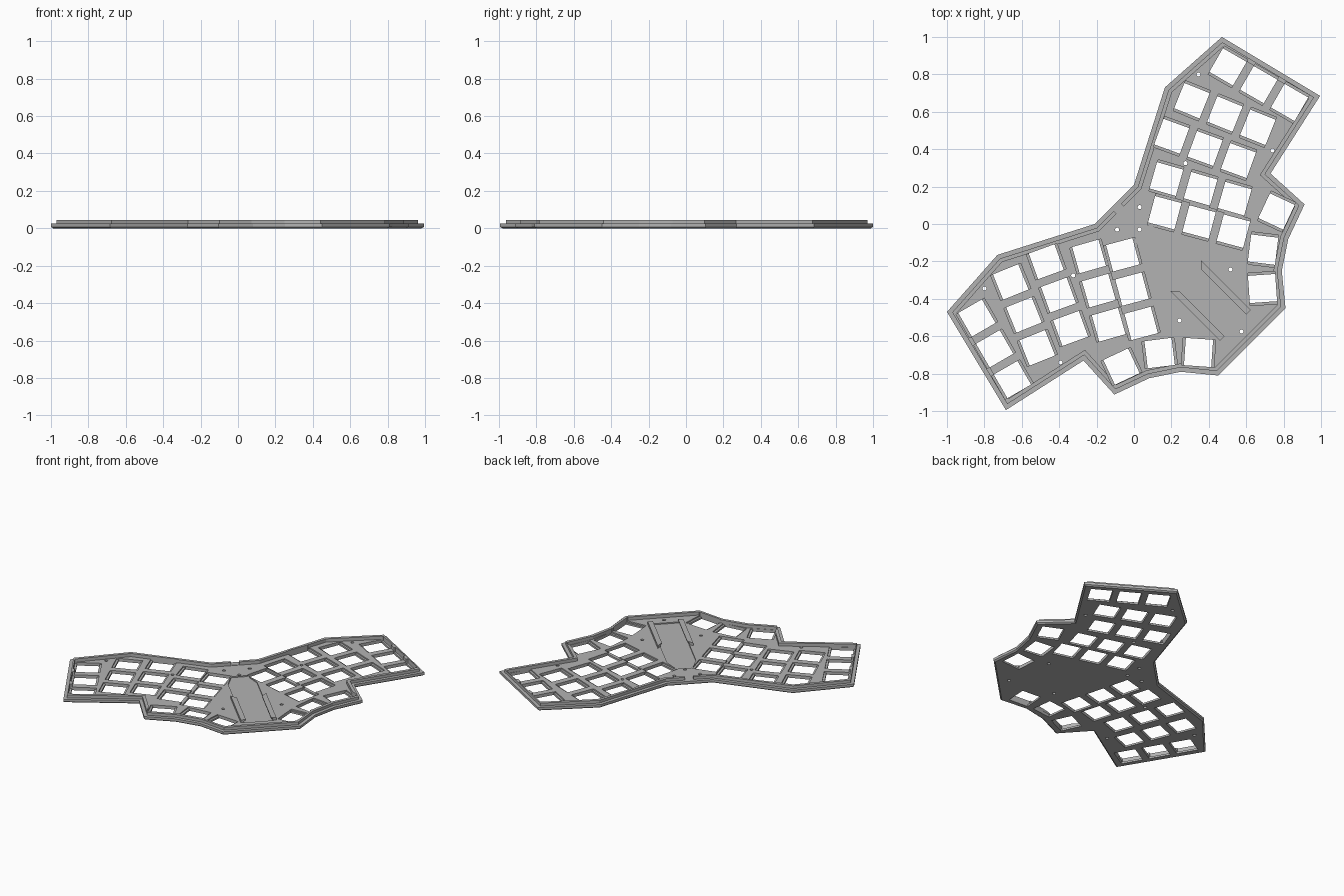
import bpy, bmesh, math
from mathutils import Vector

cube = bpy.data.objects.get("Cube")
if cube:
    bpy.data.objects.remove(cube, do_unlink=True)

grey = bpy.data.materials.new("light grey plastic")
grey.use_nodes = True
grey.diffuse_color = (0.45, 0.45, 0.45, 1)
grey.node_tree.nodes["Principled BSDF"].inputs["Base Color"].default_value = grey.diffuse_color

FLOOR, LEDGE, TOP = 0.022, 0.025, 0.045


def flip(p):
    """Mirror across the diagonal symmetry line."""
    return Vector((-p[1], -p[0]))


def diag(s, t):
    """Point s along the symmetry line, t to its side."""
    return Vector((s + t, t - s)) / math.sqrt(2)


def inset(points, d):
    """Move a clockwise outline inward by d."""
    out = []
    for i, p in enumerate(points):
        a = (p - points[i - 1]).normalized()
        b = (points[(i + 1) % len(points)] - p).normalized()
        na, nb = Vector((a.y, -a.x)), Vector((b.y, -b.x))
        out.append(p + (na + nb) * d / (1 + na.dot(nb)))
    return out


def loft(bm, rings):
    """Join (points, z) rings with walls and cap both ends."""
    loops = [[bm.verts.new((p[0], p[1], z)) for p in pts] for pts, z in rings]
    for low, high in zip(loops, loops[1:]):
        for i in range(len(low)):
            j = (i + 1) % len(low)
            bm.faces.new((low[i], low[j], high[j], high[i]))
    bm.faces.new(loops[0])
    bm.faces.new(loops[-1])


def make(name, solids):
    bm = bmesh.new()
    for rings in solids:
        loft(bm, rings)
    bmesh.ops.recalc_face_normals(bm, faces=bm.faces)
    mesh = bpy.data.meshes.new(name)
    bm.to_mesh(mesh)
    bm.free()
    mesh.materials.append(grey)
    obj = bpy.data.objects.new(name, mesh)
    bpy.context.collection.objects.link(obj)
    return obj


def cut(obj, solids):
    """Subtract solids from obj and bake the result."""
    cutter = make("cutter", solids)
    cutter.hide_render = True
    mod = obj.modifiers.new("cut", "BOOLEAN")
    mod.operation, mod.solver, mod.object = "DIFFERENCE", "EXACT", cutter
    mod.use_self = True
    graph = bpy.context.evaluated_depsgraph_get()
    mesh = bpy.data.meshes.new_from_object(obj.evaluated_get(graph))
    obj.modifiers.clear()
    obj.data = mesh
    bpy.data.objects.remove(cutter, do_unlink=True)


def prism(points, z0, z1):
    return [(points, z0), (points, z1)]


def rectangle(centre, u, w, h):
    v = Vector((-u.y, u.x))
    return [centre + u * w * i / 2 + v * h * j / 2
            for i, j in ((-1, -1), (1, -1), (1, 1), (-1, 1))]


# Case tray: chamfered underside, outer ledge, raised rim, sunken floor
half = [Vector(p) for p in ((0, 0.21), (0.165, 0.73), (0.47, 1), (0.995, 0.685),
                            (0.73, 0.27), (0.912, 0.105), (0.825, -0.08),
                            (0.79, -0.25), (0.81, -0.45))]
outline = half + [flip(p) for p in reversed(half)]
profile = ((0.01, 0), (0, 0.008), (0, LEDGE), (0.023, LEDGE),
           (0.023, TOP), (0.044, TOP), (0.044, FLOOR))
tray = make("case_tray", [[(inset(outline, d), z) for d, z in profile]])

# Key positions: three per row, plus three thumb keys
rows = ((0.667, 0.745, -30), (0.486, 0.588, -22), (0.38, 0.404, -20),
        (0.356, 0.188, -16), (0.348, 0.011, -15))
thumbs = ((0.762, 0.067, -25), (0.69, -0.137, -7), (0.687, -0.345, 4))
keys = []
for x, y, angle in rows:
    u = Vector((math.cos(math.radians(angle)), math.sin(math.radians(angle))))
    keys += [(Vector((x, y)) + u * 0.19 * k, u) for k in (-1, 0, 1)]
for x, y, angle in thumbs:
    u = Vector((math.cos(math.radians(angle)), math.sin(math.radians(angle))))
    keys.append((Vector((x, y)), u))
keys += [(flip(c), flip(u)) for c, u in keys]

# Switch openings, then shallow clip recesses on two sides of each
KEY = 0.146
cut(tray, [prism(rectangle(c, u, KEY, KEY), -0.02, 0.06) for c, u in keys])
cut(tray, [prism(rectangle(c, u, KEY - 0.002, KEY + 0.028), 0.013, 0.061) for c, u in keys])

# Screw holes
side = [Vector(p) for p in ((0.345, 0.8), (0.74, 0.393), (0.275, 0.325),
                            (0.516, -0.243), (0.03, 0.09))]
screws = side + [flip(p) for p in side] + [diag(0.042, 0), diag(0.813, 0)]
ring = [Vector((math.cos(a), math.sin(a))) * 0.011
        for a in (math.tau * i / 16 for i in range(16))]
cut(tray, [prism([p + r for r in ring], -0.02, 0.06) for p in screws])

# Controller bay recess and cable gap in the rim
bay = [(0.06, 0.054), (0.17, 0.095), (0.768, 0.095)]
bay = [diag(s, t) for s, t in bay] + [diag(s, -t) for s, t in reversed(bay)]
cut(tray, [prism(bay, 0.014, 0.035)])
gap = [diag(s, t) for s, t in ((-0.2, -0.028), (-0.2, 0.028), (-0.09, 0.028), (-0.09, -0.028))]
cut(tray, [prism(gap, LEDGE, 0.06)])

# Controller rails with an overhanging lip
for name, k in (("left_rail", 1), ("right_rail", -1)):
    wall = [diag(s, t * k) for s, t in ((0.39, 0.117), (0.767, 0.117), (0.767, 0.095), (0.414, 0.095))]
    lip = [diag(s, t * k) for s, t in ((0.414, 0.095), (0.767, 0.095), (0.767, 0.083), (0.427, 0.083))]
    make(name, [prism(wall, 0.016, 0.042), prism(lip, 0.034, 0.042)])
